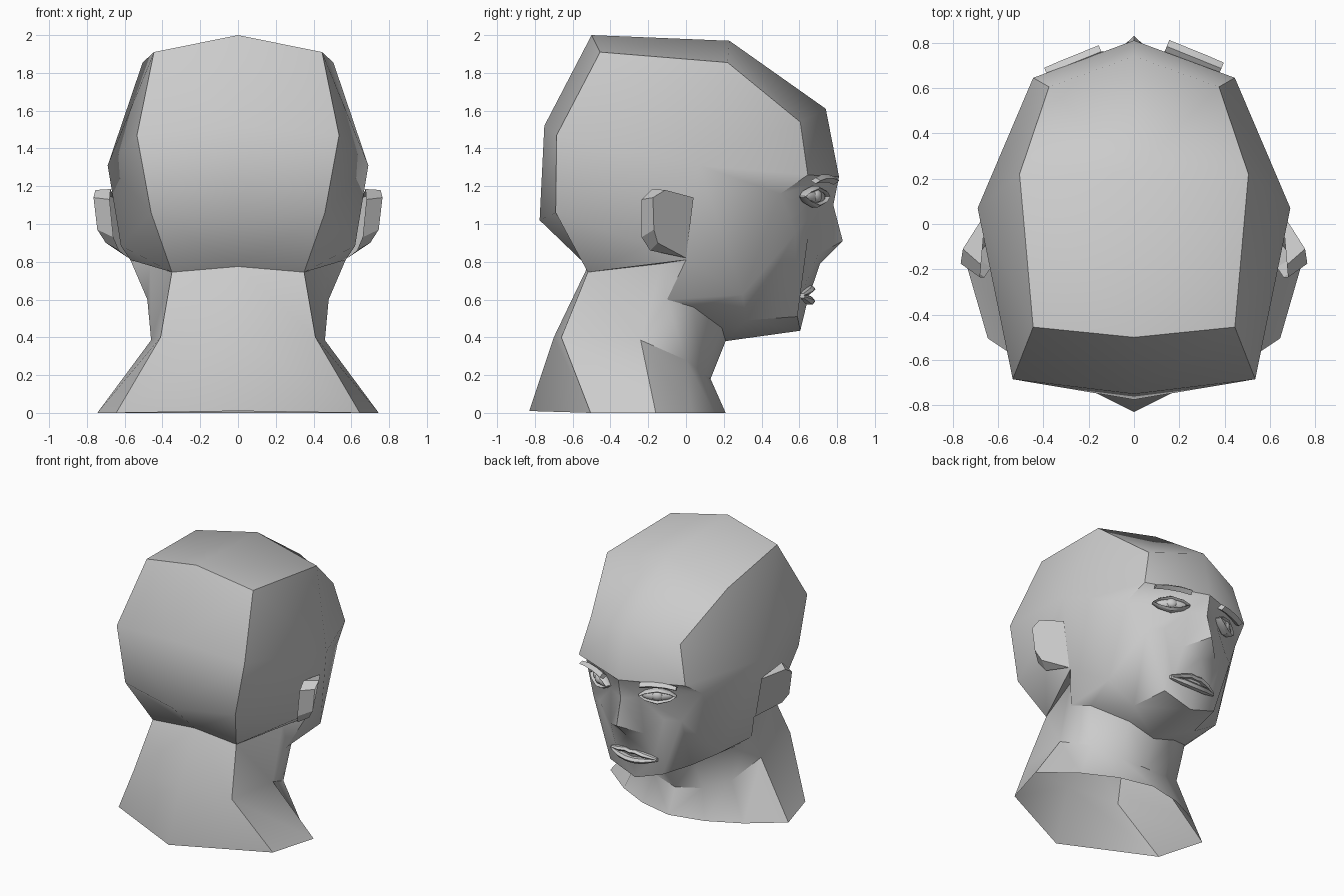
import bpy, bmesh
from math import cos, sin, pi, radians
from mathutils import Vector, Matrix

if "Cube" in bpy.data.objects:
    bpy.data.objects.remove(bpy.data.objects["Cube"])


def finish(name, bm, angle=30):
    bmesh.ops.remove_doubles(bm, verts=bm.verts, dist=0.0005)
    bmesh.ops.recalc_face_normals(bm, faces=bm.faces)
    me = bpy.data.meshes.new(name)
    bm.to_mesh(me)
    bm.free()
    ob = bpy.data.objects.new(name, me)
    bpy.context.collection.objects.link(ob)
    bpy.ops.object.select_all(action='DESELECT')
    ob.select_set(True)
    bpy.context.view_layer.objects.active = ob
    bpy.ops.object.shade_smooth_by_angle(angle=radians(angle))
    return ob


def face(bm, pts, side):
    """Add one polygon, dropping repeated points; side = 1 or -1 mirrors x."""
    pts = list(dict.fromkeys(pts))
    if len(pts) > 2:
        bm.faces.new([bm.verts.new((p[0] * side, p[1], p[2])) for p in pts])


def sheet(bm, rows):
    """Bridge neighbouring rows of points, on both sides of the head."""
    for side in (1, -1):
        for r, s in zip(rows, rows[1:]):
            for i in range(len(r) - 1):
                face(bm, (r[i], r[i + 1], s[i + 1], s[i]), side)


def tube(bm, path, radii, sides=6):
    """Faceted strip along a path; radii are (depth, height) per station."""
    rings = []
    for (x, y, z), (ry, rz) in zip(path, radii):
        rings.append([bm.verts.new((x, y + ry * cos(2 * pi * k / sides),
                                    z + rz * sin(2 * pi * k / sides))) for k in range(sides)])
    for a, b in zip(rings, rings[1:]):
        for k in range(sides):
            n = (k + 1) % sides
            bm.faces.new((a[k], a[n], b[n], b[k]))
    bm.faces.new(rings[0])
    bm.faces.new(rings[-1])


# skull control lines
nape, occiput, back = (0, -.52, .775), (0, -.775, 1.02), (0, -.75, 1.52)
crown, top, hairline, brow = (0, -.5, 2), (0, .23, 1.97), (0, .74, 1.61), (0, .81, 1.25)
nape_s, occ_s, back_s = (.35, -.52, .745), (.46, -.69, 1.06), (.535, -.685, 1.47)
crown_s, top_s = (.445, -.455, 1.91), (.505, .22, 1.855)
hair_s, temple = (.375, .605, 1.54), (.445, .645, 1.26)
wide, orbit = (.69, .07, 1.31), (.485, .5, 1.16)
lobe, jaw_top = (.62, -.2, .885), (.57, 0, .81)
# face control points
bridge, nose_tip, nose_base = (0, .78, 1.1), (0, .83, .91), (0, .71, .79)
mouth, chin = (0, .645, .6), (0, .605, .435)
eye_in, nostril, cheek = (.12, .725, 1.12), (.14, .70, .84), (.27, .65, .96)
mouth_s, cheek_s, chin_s = (.16, .605, .62), (.37, .58, .95), (.22, .59, .51)
# jaw and neck control points
jaw_a, jaw_b, jaw_c = (.48, .3, .625), (.27, .32, .49), (.48, -.1, .6)
throat, throat_mid, throat_low = (0, .21, .38), (0, .13, .18), (0, .21, 0)
throat_s, throat_sm, throat_sl = (.2, .19, .45), (.2, .09, .21), (.26, .15, 0)
neck_f, neck_fm, neck_fl = (.42, .04, .56), (.38, 0, .28), (.5, .03, 0)
neck_t, neck_m, neck_l = (.465, -.13, .79), (.46, -.24, .385), (.745, -.16, 0)
neck_bs, neck_bsl = (.41, -.66, .4), (.645, -.505, 0)
neck_b, neck_bl = (0, -.70, .4), (0, -.83, .01)

# head and open-bottomed neck
bm = bmesh.new()
sheet(bm, [[nape, occiput, back, crown, top, hairline, brow],
           [nape_s, occ_s, back_s, crown_s, top_s, hair_s, temple],
           [jaw_top, lobe, wide, wide, wide, wide, wide]])
sheet(bm, [[brow, bridge, nose_tip, nose_base, mouth, chin],
           [brow, eye_in, nostril, nostril, mouth_s, chin],
           [brow, eye_in, cheek, cheek, mouth_s, chin],
           [temple, orbit, cheek_s, cheek_s, chin_s, chin_s]])
sheet(bm, [[wide, orbit, cheek_s, chin_s, chin, chin],
           [wide, wide, jaw_a, jaw_b, jaw_b, throat],
           [lobe, jaw_top, jaw_c, neck_f, throat_s, throat]])
sheet(bm, [[nape, nape_s, neck_t, jaw_c, neck_f, throat_s, throat],
           [neck_b, neck_bs, neck_m, neck_m, neck_fm, throat_sm, throat_mid],
           [neck_bl, neck_bsl, neck_l, neck_l, neck_fl, throat_sl, throat_low]])
for side in (1, -1):
    face(bm, (temple, orbit, wide), side)
    face(bm, (nape_s, jaw_top, neck_t), side)
    face(bm, (jaw_top, jaw_c, neck_t), side)
finish("head", bm, 41)

# ears
rim = [(.66, .04, 1.14), (.755, -.11, 1.18), (.765, -.175, 1.14),
       (.745, -.17, .97), (.70, -.15, .90), (.58, 0, .82)]
rear = [(.66, 0, 1.15), (.675, -.18, 1.185), (.68, -.235, 1.13),
        (.66, -.235, .93), (.63, -.19, .86), (.58, 0, .82)]
bm = bmesh.new()
sheet(bm, [rim, rear])
for side in (1, -1):
    face(bm, rim, side)
finish("ears", bm, 30)

# eyes, lids and brows, in a frame turned to follow each side of the face
for side, label in ((1, "right"), (-1, "left")):
    mirror = Matrix.Scale(side, 4, Vector((1, 0, 0)))
    if side > 0:
        mirror = Matrix.Identity(4)
    place = mirror @ Matrix.Translation((.235, .675, 1.145)) @ Matrix.Rotation(radians(-30), 4, 'Z')

    bm = bmesh.new()
    bmesh.ops.create_uvsphere(bm, u_segments=16, v_segments=10, radius=1,
                              matrix=Matrix.Diagonal((.11, .035, .04, 1)))
    bmesh.ops.create_uvsphere(bm, u_segments=12, v_segments=8, radius=1,
                              matrix=Matrix.Translation((0, .02, .003)) @ Matrix.Diagonal((.04, .025, .034, 1)))
    bm.transform(place)
    finish("eye_" + label, bm)

    bm = bmesh.new()
    xs = [-.13, -.085, 0, .085, .13]
    for sign, rise in ((1, .045), (-1, .046)):
        tube(bm, [(x, .008, sign * rise * (1 - (x / .13) ** 2)) for x in xs],
             [(.02, .004), (.03, .01), (.034, .014), (.03, .01), (.02, .004)])
    bm.transform(place)
    finish("eyelids_" + label, bm)

    bm = bmesh.new()
    tube(bm, [(x, 0, .008 - .8 * x * x) for x in (-.13, -.05, .05, .13)],
         [(.03, .022), (.03, .022), (.03, .02), (.028, .016)], 4)
    bm.transform(mirror @ Matrix.Translation((.265, .735 if side > 0 else .712, 1.235))
                 @ Matrix.Rotation(radians(-22), 4, 'Z'))
    finish("eyebrow_" + label, bm)

# lips
xs = [-.19, -.1, -.04, 0, .04, .1, .19]
for name, zs, h in (("upper_lip", [.625, .645, .66, .654, .66, .645, .625], .018),
                    ("lower_lip", [.615, .6, .593, .592, .593, .6, .615], .022)):
    bm = bmesh.new()
    tube(bm, [(x, .655 - 1.1 * x * x, z) for x, z in zip(xs, zs)],
         [(.015, .008)] + [(.03, h)] * 5 + [(.015, .008)])
    finish(name, bm)
